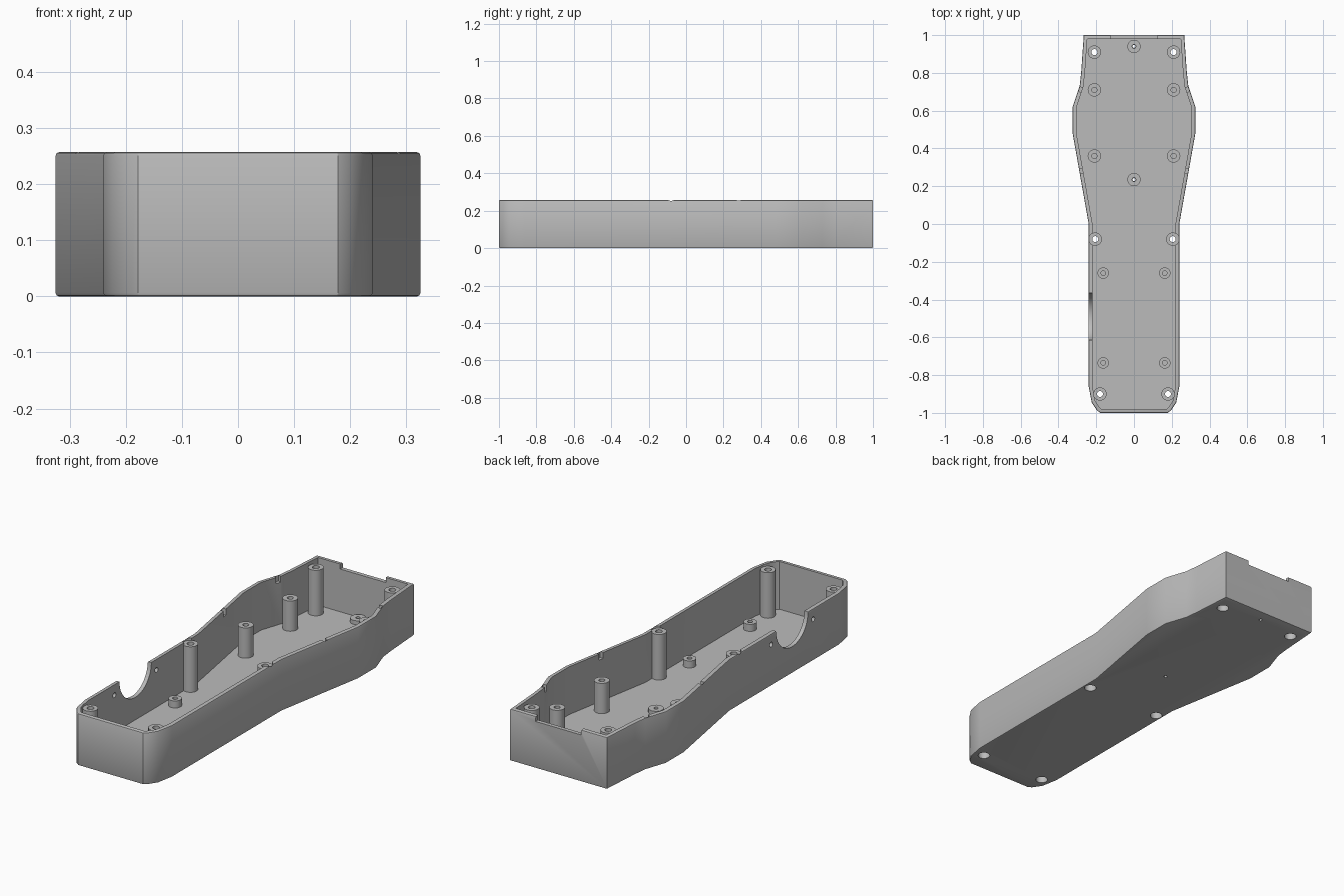
import bpy, bmesh, math
from mathutils import Vector, Matrix

if "Cube" in bpy.data.objects:
    bpy.data.objects.remove(bpy.data.objects["Cube"])

HEIGHT, FLOOR, WALL = 0.257, 0.02, 0.02

grey = bpy.data.materials.new("plain grey")
grey.use_nodes = True
grey.diffuse_color = (0.5, 0.5, 0.5, 1)
grey.node_tree.nodes["Principled BSDF"].inputs["Base Color"].default_value = (0.5, 0.5, 0.5, 1)


def make_object(name, bm):
    bmesh.ops.recalc_face_normals(bm, faces=bm.faces)
    mesh = bpy.data.meshes.new(name)
    bm.to_mesh(mesh)
    bm.free()
    mesh.materials.append(grey)
    obj = bpy.data.objects.new(name, mesh)
    bpy.context.collection.objects.link(obj)
    return obj


def prism(name, outline, low, high, bevel=0):
    bm = bmesh.new()
    base = bm.faces.new([bm.verts.new((p.x, p.y, low)) for p in outline])
    top = bmesh.ops.extrude_face_region(bm, geom=[base])["geom"]
    bmesh.ops.translate(bm, vec=(0, 0, high - low),
                        verts=[v for v in top if isinstance(v, bmesh.types.BMVert)])
    if bevel:
        rims = [e for e in bm.edges if abs(e.verts[0].co.z - e.verts[1].co.z) < 1e-5]
        bmesh.ops.bevel(bm, geom=rims, offset=bevel, segments=2, profile=0.5, affect='EDGES')
    return make_object(name, bm)


def cylinder(name, radius, depth, center, axis='Z', sides=32):
    bm = bmesh.new()
    turn = Matrix.Rotation(math.pi / 2, 4, 'Y') if axis == 'X' else Matrix()
    bmesh.ops.create_cone(bm, cap_ends=True, segments=sides, radius1=radius, radius2=radius,
                          depth=depth, matrix=Matrix.Translation(center) @ turn)
    return make_object(name, bm)


def box(name, size, center, angle=0):
    bm = bmesh.new()
    bmesh.ops.create_cube(bm, size=1, matrix=Matrix.Translation(center)
                          @ Matrix.Rotation(angle, 4, 'Z') @ Matrix.Diagonal((*size, 1)))
    return make_object(name, bm)


def inset(outline, distance):
    # Move every corner inward along its mitre
    result = []
    for i, p in enumerate(outline):
        before = (p - outline[i - 1]).normalized()
        after = (outline[(i + 1) % len(outline)] - p).normalized()
        n1, n2 = Vector((-before.y, before.x)), Vector((-after.y, after.x))
        result.append(p + (n1 + n2) * distance / (1 + n1.dot(n2)))
    return result


def cut(target, cutters):
    for c in cutters:
        c.hide_render = True
        mod = target.modifiers.new("cut", 'BOOLEAN')
        mod.operation, mod.solver, mod.object = 'DIFFERENCE', 'EXACT', c
    graph = bpy.context.evaluated_depsgraph_get()
    mesh = bpy.data.meshes.new_from_object(target.evaluated_get(graph))
    target.modifiers.clear()
    target.data = mesh
    for c in cutters:
        bpy.data.objects.remove(c)


def lathe(name, profile, x, y, sides=32):
    # Closed profile of (radius, height) turned around the vertical
    bm = bmesh.new()
    rings = []
    for i in range(sides):
        a = 2 * math.pi * i / sides
        rings.append([bm.verts.new((x + r * math.cos(a), y + r * math.sin(a), z))
                      for r, z in profile])
    for i in range(sides):
        a, b = rings[i - 1], rings[i]
        for j in range(len(profile)):
            bm.faces.new((a[j - 1], b[j - 1], b[j], a[j]))
    return make_object(name, bm)


def smooth(obj):
    bpy.ops.object.select_all(action='DESELECT')
    obj.select_set(True)
    bpy.context.view_layer.objects.active = obj
    bpy.ops.object.shade_smooth_by_angle(angle=math.radians(30))


# Case outline, mirrored from one half, counter-clockwise
half = [(0.178, -1), (0.195, -0.988), (0.224, -0.945), (0.24, -0.86), (0.24, 0),
        (0.325, 0.48), (0.325, 0.62), (0.288, 0.73), (0.28, 0.8), (0.266, 1)]
outline = [Vector(p) for p in half] + [Vector((-x, y)) for x, y in reversed(half)]

# Shell with its hollow
shell = prism("case_shell", outline, 0, HEIGHT, bevel=0.006)
cutters = [prism("hollow", inset(outline, WALL), FLOOR, HEIGHT + 0.1)]

# Back notch, side opening and its two screw holes
cutters.append(box("back_notch", (0.25, 0.1, 0.05), (0, 1, HEIGHT)))
cutters.append(cylinder("side_opening", 0.125, 0.1, (-0.24, -0.49, HEIGHT), 'X', 48))
for side in (-1, 1):
    cutters.append(cylinder("side_hole", 0.012, 0.1, (-0.24, -0.49 + side * 0.165, 0.205), 'X', 20))

# Small catch slots inside the sloping walls
for side in (-1, 1):
    for x, y, angle in ((0.276, 0.28, -0.17), (0.278, 0.71, 0.32)):
        cutters.append(box("catch_slot", (0.024, 0.025, 0.06), (side * x, y, HEIGHT), side * angle))

# Screw positions: openings through the floor and pockets in the wall tops
screws = [(s * x, y) for x, y in ((0.21, 0.91), (0.205, -0.08), (0.18, -0.9)) for s in (-1, 1)]
for x, y in screws:
    cutters.append(cylinder("screw_opening", 0.028, 0.1, (x, y, 0)))
    cutters.append(cylinder("post_pocket", 0.0345, 0.1, (x, y, 0.295)))
for y in (0.94, 0.235):
    cutters.append(cylinder("pin_hole", 0.008, 0.1, (0, y, 0), sides=16))
cut(shell, cutters)
smooth(shell)

# Tall screw posts, counterbored from below
for x, y in screws:
    smooth(lathe("screw_post", [(0.028, 0.018), (0.028, 0.06), (0.016, 0.06), (0.016, 0.246),
                                (0.035, 0.246), (0.035, 0.018)], x, y))


# Blind bosses and pin bosses on the floor
def boss(name, x, y, radius, bore, top, bottom):
    smooth(lathe(name, [(bore, bottom), (bore, top), (radius, top), (radius, bottom)], x, y))


for s in (-1, 1):
    for y in (0.71, 0.36):
        boss("support_post", s * 0.21, y, 0.035, 0.014, 0.17, 0.018)
    for y in (-0.26, -0.735):
        boss("board_boss", s * 0.163, y, 0.03, 0.012, 0.055, 0.018)
for y in (0.94, 0.235):
    boss("pin_boss", 0, y, 0.035, 0.01, 0.04, 0.018)
